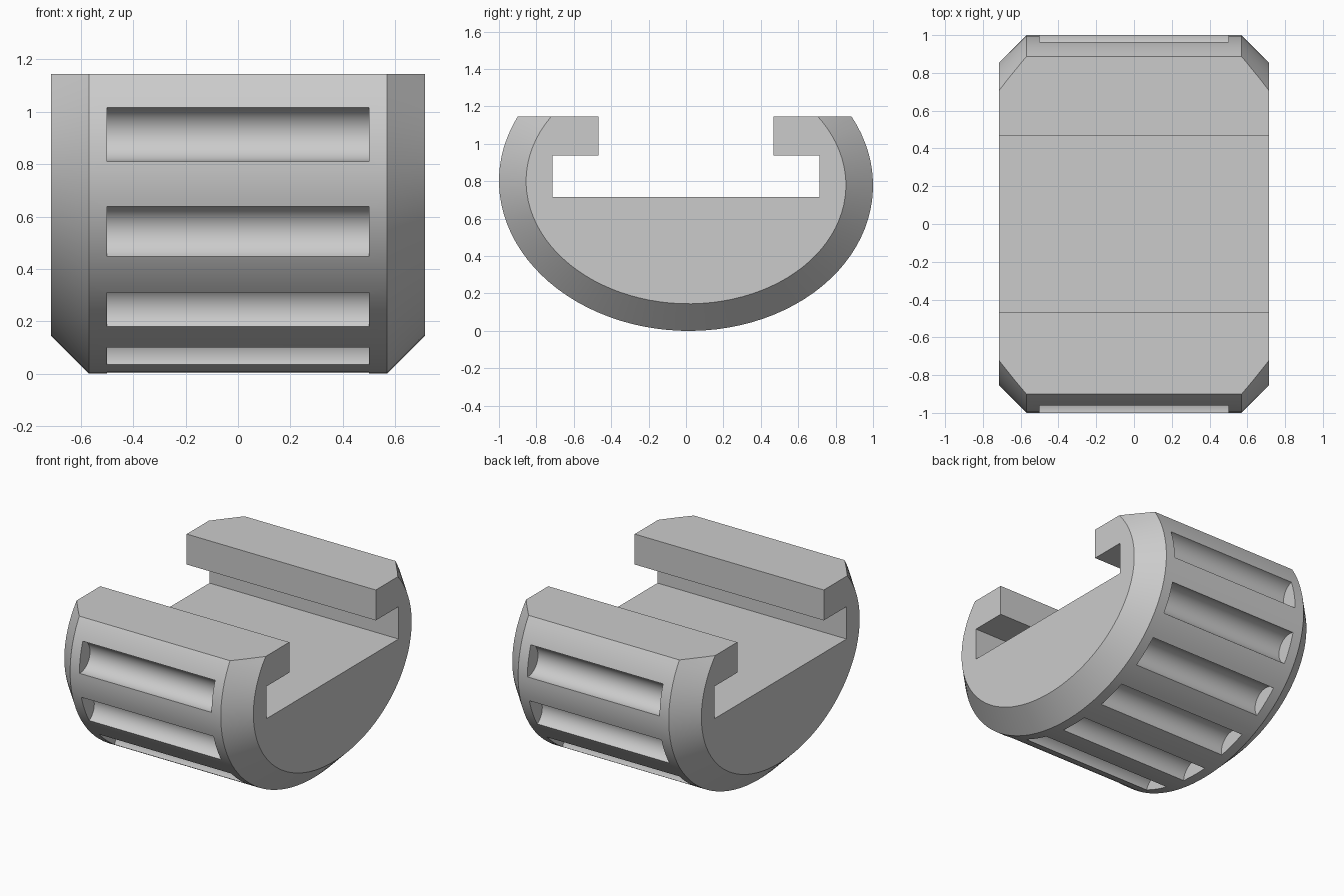
import bpy, bmesh
from math import sin, cos, pi, radians

if "Cube" in bpy.data.objects:
    bpy.data.objects.remove(bpy.data.objects["Cube"])

CZ, TILT = 0.79, 0.0125   # height of the oval's centre, slight lean of the oval


def oval(t, inset=0.0):
    """Point on the oval cross-section; t = 0 is the bottom, positive to the back."""
    y = (1.0 - inset) * sin(t)
    return y, CZ - (CZ - inset) * cos(t) - TILT * y


def loft(bm, sections):
    """Skin a list of (x, yz-profile) sections and cap both ends."""
    rings = [[bm.verts.new((x, y, z)) for y, z in prof] for x, prof in sections]
    n = len(rings[0])
    for a, b in zip(rings, rings[1:]):
        for i in range(n):
            j = (i + 1) % n
            bm.faces.new((a[i], a[j], b[j], b[i]))
    bm.faces.new(rings[0][::-1])
    bm.faces.new(rings[-1])


def finish(name, bm):
    bmesh.ops.recalc_face_normals(bm, faces=bm.faces)
    me = bpy.data.meshes.new(name)
    bm.to_mesh(me)
    bm.free()
    ob = bpy.data.objects.new(name, me)
    bpy.context.collection.objects.link(ob)
    return ob


# Body: oval bar with chamfered ends
N = 96
outer = [oval(2 * pi * (i + 0.5) / N) for i in range(N)]
inner = [oval(2 * pi * (i + 0.5) / N, 0.145) for i in range(N)]
bm = bmesh.new()
loft(bm, [(-0.715, inner), (-0.57, outer), (0.57, outer), (0.715, inner)])
body = finish("grip_body", bm)

# Cutter: flat top with the T-shaped rail slot
half = [(0.713, 0.716), (0.713, 0.937), (0.467, 0.937),
        (0.467, 1.145), (2, 1.145), (2, 2)]
slot = half + [(-y, z) for y, z in reversed(half)]
bm = bmesh.new()
loft(bm, [(-1, slot), (1, slot)])
slot_cutter = finish("rail_slot_cutter", bm)

# Cutter: nine round-bottomed grip grooves around the oval
bm = bmesh.new()
R, SEG = 0.105, 40
for deg in (-98.2, -70.6, -45, -22, 0, 22, 45, 70.6, 98.2):
    cy, cz = oval(radians(deg))
    circle = [(cy + R * cos(2 * pi * i / SEG), cz + R * sin(2 * pi * i / SEG))
              for i in range(SEG)]
    loft(bm, [(-0.5, circle), (0.5, circle)])
groove_cutter = finish("groove_cutter", bm)

# Carve the body
bpy.context.view_layer.objects.active = body
body.select_set(True)
for cutter in (slot_cutter, groove_cutter):
    mod = body.modifiers.new(cutter.name, 'BOOLEAN')
    mod.operation = 'DIFFERENCE'
    mod.solver = 'EXACT'
    mod.object = cutter
    bpy.ops.object.modifier_apply(modifier=mod.name)
    bpy.data.objects.remove(cutter)

bpy.ops.object.shade_smooth_by_angle(angle=radians(25))
